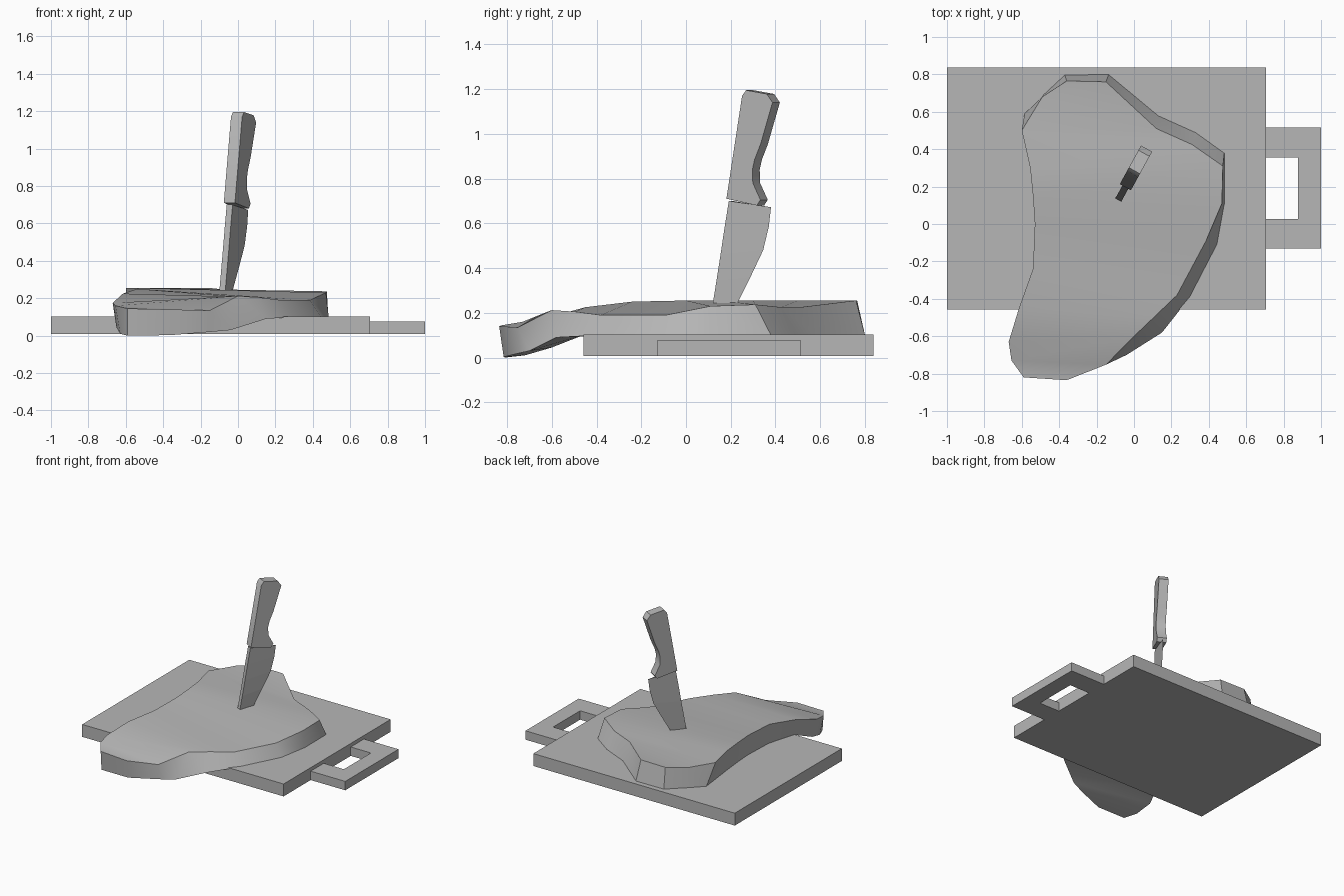
import bpy, bmesh
from mathutils import Vector

if "Cube" in bpy.data.objects:
    bpy.data.objects.remove(bpy.data.objects["Cube"])

grey = bpy.data.materials.new("mid_grey")
grey.diffuse_color = (.47, .47, .47, 1)
grey.use_nodes = True
grey.node_tree.nodes["Principled BSDF"].inputs["Base Color"].default_value = grey.diffuse_color


def make(name, verts, faces, smooth=False):
    mesh = bpy.data.meshes.new(name)
    mesh.from_pydata(verts, [], faces)
    mesh.materials.append(grey)
    bm = bmesh.new()
    bm.from_mesh(mesh)
    bmesh.ops.recalc_face_normals(bm, faces=bm.faces)
    bm.to_mesh(mesh)
    bm.free()
    obj = bpy.data.objects.new(name, mesh)
    bpy.context.collection.objects.link(obj)
    if smooth:
        bpy.ops.object.select_all(action='DESELECT')
        obj.select_set(True)
        bpy.context.view_layer.objects.active = obj
        bpy.ops.object.shade_smooth_by_angle(angle=0.65)
    return obj


def prism(name, points, offset, smooth=False):
    """Extrude a closed outline along an offset vector."""
    n = len(points)
    pts = [Vector(p) for p in points]
    verts = pts + [p + Vector(offset) for p in pts]
    faces = [list(range(n)), list(range(n, 2 * n))]
    faces += [(i, (i + 1) % n, (i + 1) % n + n, i + n) for i in range(n)]
    return make(name, verts, faces, smooth)


def loft(name, verts, sides, smooth=True):
    """Skin equal sections listed one after another, with end caps."""
    faces = []
    for k in range(0, len(verts) - sides, sides):
        for c in range(sides):
            d = (c + 1) % sides
            faces.append((k + c, k + d, k + sides + d, k + sides + c))
    faces += [tuple(range(sides)), tuple(range(len(verts) - sides, len(verts)))]
    return make(name, verts, faces, smooth)


# Cutting board and its open loop handle
board = [(-1, -.458), (.707, -.458), (.707, .838), (-1, .838)]
prism("cutting_board", [(x, y, .008) for x, y in board], (0, 0, .095))
loop = [(.707, -.13), (1, -.13), (1, .515), (.707, .515),
        (.707, .355), (.878, .355), (.878, .028), (.707, .028)]
prism("board_handle", [(x, y, .008) for x, y in loop], (0, 0, .068))

# Meat slab: rim points front to back, top xyz then bottom xyz
left = [
    (-.59, -.82, .145, -.59, -.81, 0), (-.655, -.73, .16, -.63, -.72, .01),
    (-.67, -.63, .175, -.65, -.60, .045), (-.615, -.45, .225, -.60, -.46, .10),
    (-.54, -.24, .25, -.535, -.24, .10), (-.53, 0, .255, -.525, 0, .10),
    (-.54, .15, .255, -.535, .15, .10), (-.555, .3, .255, -.55, .3, .10),
    (-.60, .5, .255, -.585, .59, .10), (-.49, .68, .255, -.485, .69, .10),
    (-.36, .765, .255, -.37, .797, .10)]
right = [
    (-.36, -.835, .14, -.36, -.815, .003), (-.15, -.752, .135, -.15, -.745, .02),
    (0, -.60, .212, -.04, -.70, .03), (.11, -.495, .205, .15, -.58, .09),
    (.23, -.38, .19, .30, -.39, .10), (.385, -.09, .19, .445, -.11, .10),
    (.47, .11, .23, .485, .11, .10), (.475, .31, .237, .483, .38, .10),
    (.31, .425, .225, .33, .49, .10), (.12, .51, .225, .13, .58, .10),
    (-.15, .76, .255, -.135, .80, .10)]
slab = []
for a, b in zip(left, right):
    slab += [a[:3], b[:3], b[3:], a[3:]]
loft("meat_slab", slab, 4)

# Knife lies in an upright plane turned about z
normal = Vector((.876, -.482, 0))


def on_plane(y, z, off=0):
    return Vector((-.05 + .55 * (y - .19), y, z)) + normal * off


# Blade: wedge sections from thick spine to sharp edge
spine = [(.122, .2), (.145, .345), (.163, .46), (.18, .575), (.2, .7)]
edge = [(.208, .2), (.288, .36), (.345, .48), (.37, .585), (.38, .672)]
blade = []
for s, e in zip(spine, edge):
    blade += [on_plane(*s, .018), on_plane(*s, -.018), on_plane(*e)]
loft("knife_blade", blade, 3, smooth=False)

# Grip: side outline with finger hollow, extruded through its thickness
grip = [(.197, .71), (.267, 1.17), (.285, 1.195), (.378, 1.178), (.403, 1.14),
        (.35, .955), (.323, .885), (.313, .84), (.315, .78), (.349, .705),
        (.333, .68)]
prism("knife_grip", [on_plane(y, z, -.034) for y, z in grip], normal * .068,
      smooth=True)
